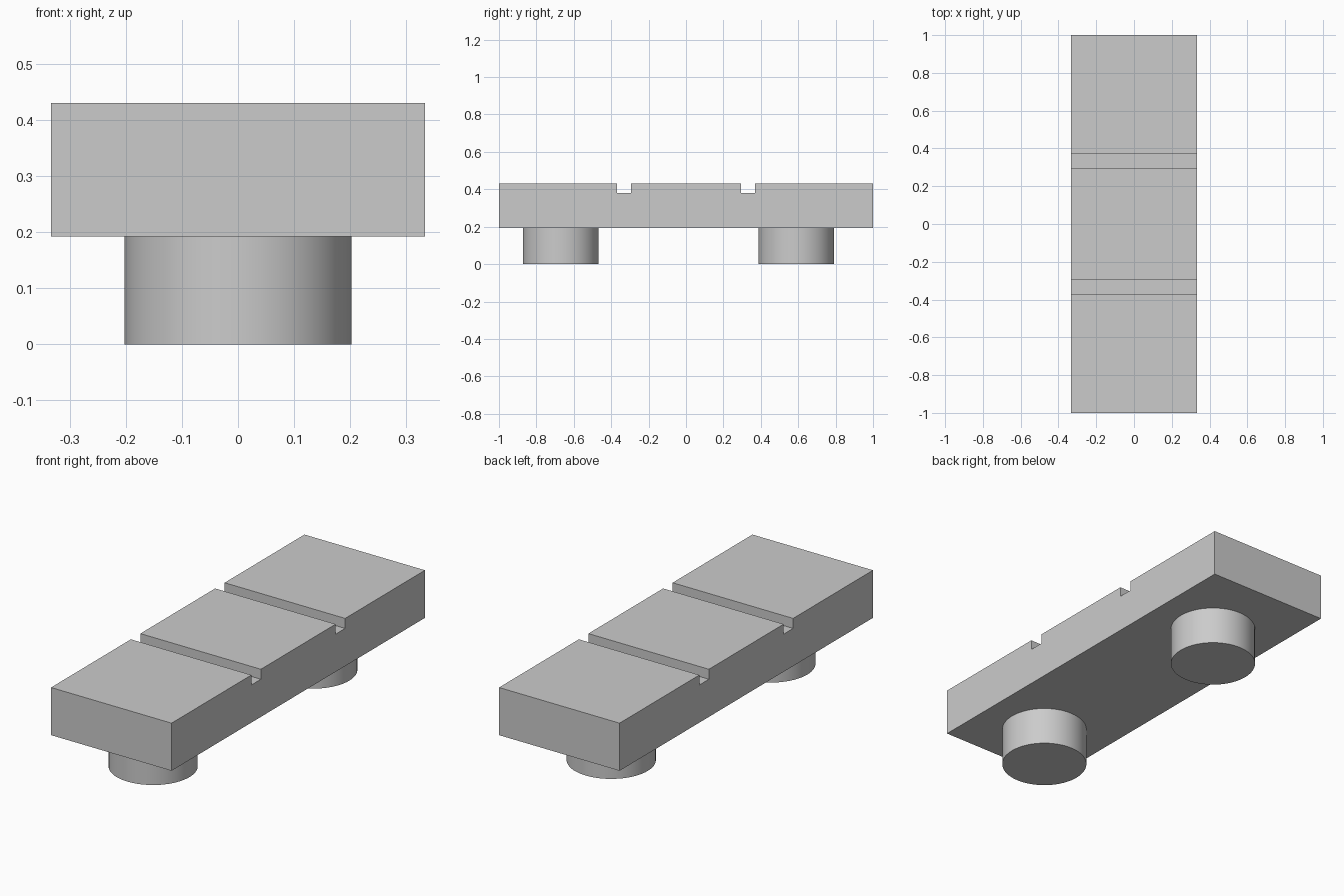
import bpy
import bmesh
import math

cube = bpy.data.objects.get("Cube")
if cube:
    bpy.data.objects.remove(cube, do_unlink=True)

# Single grey finish
GREY = (0.6, 0.6, 0.6, 1.0)
grey = bpy.data.materials.new("plain grey")
grey.use_nodes = True
grey.diffuse_color = GREY
grey.node_tree.nodes["Principled BSDF"].inputs["Base Color"].default_value = GREY

HALF_WIDTH, BOTTOM, TOP = 0.333, 0.192, 0.43
GROOVE_FLOOR, GROOVE_IN, GROOVE_OUT = 0.38, 0.295, 0.37


def extruded_slab(name, profile):
    """Extrude a (y, z) outline across the full width."""
    bm = bmesh.new()
    face = bm.faces.new([bm.verts.new((-HALF_WIDTH, y, z)) for y, z in profile])
    result = bmesh.ops.extrude_face_region(bm, geom=[face])
    verts = [v for v in result["geom"] if isinstance(v, bmesh.types.BMVert)]
    bmesh.ops.translate(bm, verts=verts, vec=(2 * HALF_WIDTH, 0, 0))
    bmesh.ops.recalc_face_normals(bm, faces=bm.faces)
    mesh = bpy.data.meshes.new(name)
    bm.to_mesh(mesh)
    bm.free()
    mesh.materials.append(grey)
    obj = bpy.data.objects.new(name, mesh)
    bpy.context.collection.objects.link(obj)


def peg(name, y):
    """Round foot reaching from the ground to the slab."""
    bpy.ops.mesh.primitive_cylinder_add(
        vertices=64, radius=0.202, depth=BOTTOM, location=(0, y, BOTTOM / 2))
    obj = bpy.context.object
    obj.name = name
    obj.data.materials.append(grey)
    bpy.ops.object.shade_smooth_by_angle(angle=math.radians(30))


# Slab with two grooves across its top: half the outline, mirrored in y
half = [(1, BOTTOM), (1, TOP), (GROOVE_OUT, TOP), (GROOVE_OUT, GROOVE_FLOOR),
        (GROOVE_IN, GROOVE_FLOOR), (GROOVE_IN, TOP)]
extruded_slab("grooved_slab", half + [(-y, z) for y, z in reversed(half)])

# Feet
peg("front_peg", -0.67)
peg("back_peg", 0.59)
